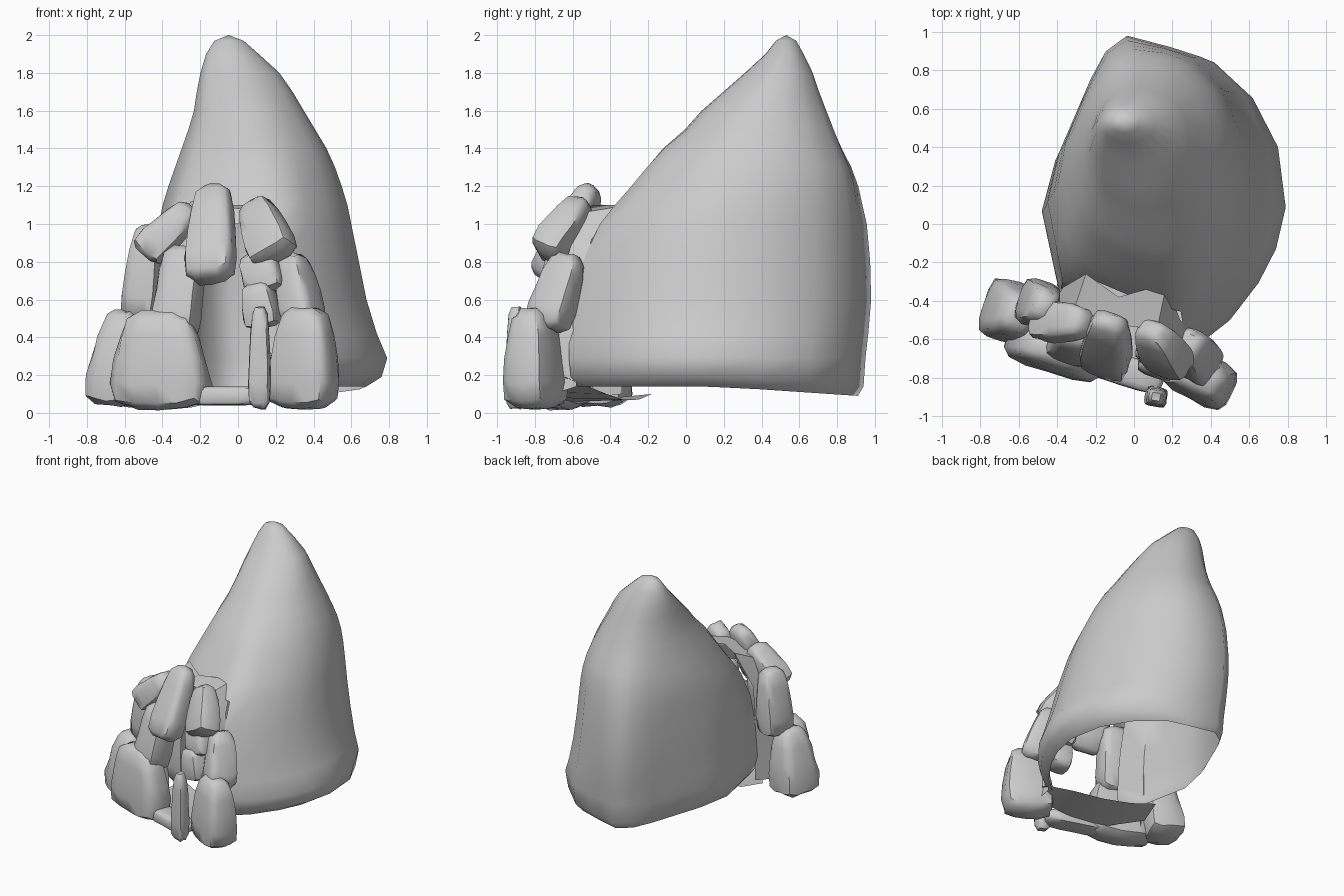
import bpy, bmesh, math, random
from mathutils import Vector, Euler

if "Cube" in bpy.data.objects:
    bpy.data.objects.remove(bpy.data.objects["Cube"])

random.seed(4)


def make_object(name, bm, angle=40):
    bmesh.ops.recalc_face_normals(bm, faces=bm.faces)
    mesh = bpy.data.meshes.new(name)
    bm.to_mesh(mesh)
    bm.free()
    ob = bpy.data.objects.new(name, mesh)
    bpy.context.collection.objects.link(ob)
    bpy.ops.object.select_all(action='DESELECT')
    ob.select_set(True)
    bpy.context.view_layer.objects.active = ob
    bpy.ops.object.shade_smooth_by_angle(angle=math.radians(angle))
    return ob


# Ribbon of quads between two edges given as point pairs
def ribbon(name, stations):
    bm = bmesh.new()
    pairs = [[bm.verts.new(p) for p in pair] for pair in stations]
    for a, b in zip(pairs, pairs[1:]):
        bm.faces.new((a[0], b[0], b[1], a[1]))
    make_object(name, bm, 30)


# Leaning hollow shell: one plan outline, fitted to a bounding box per level
outline = [(.35, -.62), (.5, -.5), (.65, -.3), (.74, -.12), (.79, .1), (.75, .42),
           (.62, .68), (.42, .87), (.25, .92), (0, .98), (-.12, .9), (-.21, .75),
           (-.3, .56), (-.4, .35), (-.47, .08), (-.42, -.16), (-.38, -.35),
           (-.2, -.43), (0, -.5), (.18, -.57)]
DOOR = range(17, 20)          # outline segments left open at the entrance
# z, xmin, xmax, ymin, ymax
levels = [(.14, -.42, .68, -.57, .91), (.19, -.46, .76, -.61, .94),
          (.29, -.48, .79, -.62, .95), (.42, -.47, .735, -.62, .965),
          (.6, -.46, .68, -.60, .98), (.8, -.45, .64, -.55, .975),
          (1.0, -.42, .60, -.46, .96), (1.1, -.40, .58, -.385, .94),
          (1.2, -.37, .55, -.30, .92), (1.3, -.335, .515, -.22, .885),
          (1.4, -.30, .47, -.13, .835), (1.5, -.265, .41, -.01, .79),
          (1.6, -.235, .35, .08, .75), (1.7, -.22, .29, .195, .71),
          (1.8, -.20, .22, .31, .675), (1.9, -.17, .11, .42, .625),
          (1.97, -.125, .03, .475, .585)]

bm = bmesh.new()
rings = []
for z, x0, x1, y0, y1 in levels:
    blend = min(1, max(0, (z - .9) / .6)) * .85
    ring = []
    for px, py in outline:
        u = (px + .47) / 1.26 * 2 - 1
        v = (py + .62) / 1.60 * 2 - 1
        r = Vector((u, v)).normalized()
        u, v = u + (r.x - u) * blend, v + (r.y - v) * blend
        drop = .05 * max(0, v) if z < .2 else 0
        ring.append(bm.verts.new(((x0 + x1) / 2 + u * (x1 - x0) / 2,
                                  (y0 + y1) / 2 + v * (y1 - y0) / 2, z - drop)))
    rings.append(ring)
n = len(outline)
for k in range(len(rings) - 1):
    for i in range(n):
        if i in DOOR and levels[k + 1][0] < 1.05:
            continue
        j = (i + 1) % n
        bm.faces.new((rings[k][i], rings[k][j], rings[k + 1][j], rings[k + 1][i]))
tip = bm.verts.new((-.05, .53, 2.0))
for i in range(n):
    bm.faces.new((rings[-1][i], rings[-1][(i + 1) % n], tip))
make_object("shell", bm, 50)

# Thin lining joining the shell to the stone arch: (stone side, shell side)
ribbon("arch_lining", [
    ((-.48, -.50, .08), (-.38, -.34, .10)), ((-.46, -.48, .5), (-.38, -.34, .5)),
    ((-.40, -.48, .85), (-.37, -.33, .85)), ((-.33, -.50, 1.0), (-.25, -.26, 1.12)),
    ((-.12, -.52, 1.10), (-.08, -.38, 1.10)), ((.12, -.55, 1.06), (.17, -.31, 1.10)),
    ((.24, -.62, .85), (.24, -.50, .92)), ((.31, -.70, .5), (.34, -.60, .5)),
    ((.34, -.76, .08), (.33, -.58, .14))])

# Sloping sill across the doorway, falling from the right jamb to the left
ribbon("door_sill", [
    ((.34, -.64, .19), (.36, -.55, .15)), ((.18, -.72, .11), (.22, -.42, .10)),
    ((-.05, -.70, .08), (.02, -.33, .07)), ((-.25, -.60, .06), (-.18, -.25, .07)),
    ((-.42, -.38, .07), (-.36, -.18, .10))])


# Rounded, tapered boulder
def stone(name, loc, size, lean=0, tilt=0, yaw=-18, taper=.7, power=5):
    bm = bmesh.new()
    bmesh.ops.create_cube(bm, size=2)
    bmesh.ops.subdivide_edges(bm, edges=bm.edges[:], cuts=3, use_grid_fill=True)
    rot = Euler([math.radians(a) for a in (tilt, lean, yaw)]).to_matrix()
    skew = random.uniform(-.06, .06)
    for v in bm.verts:
        u = v.co / sum(abs(c) ** power for c in v.co) ** (1 / power)
        w = 1 + (taper - 1) * ((u.z + 1) / 2) ** 1.5
        p = Vector((u.x * w + skew * u.z, u.y * w, u.z))
        p += Vector([random.uniform(-.03, .03) for _ in range(3)])
        v.co = rot @ Vector([p[i] * size[i] / 2 for i in range(3)]) + Vector(loc)
        v.co.z = max(v.co.z, 0)
    make_object(name, bm, 50)


# Left side of the arch
stone("left_base_stone", (-.41, -.66, .28), (.55, .25, .52), taper=.64)
stone("left_rear_base_stone", (-.63, -.46, .29), (.30, .34, .51), lean=6, taper=.58)
stone("left_rear_upper_stone", (-.49, -.42, .74), (.21, .26, .52), lean=5, taper=.65)
stone("left_middle_stone", (-.31, -.60, .63), (.25, .22, .50), lean=5, tilt=-12, taper=.85)
stone("left_shoulder_stone", (-.37, -.51, .96), (.20, .22, .36), lean=42, tilt=-12, taper=.7)
# Crown of the arch
stone("keystone", (-.14, -.62, .95), (.28, .19, .56), lean=-8, tilt=-26, taper=.66)
stone("right_shoulder_stone", (.14, -.64, .97), (.27, .20, .38), lean=-30, tilt=-24, taper=.62)
# Right side of the arch
stone("right_middle_stone", (.32, -.68, .64), (.20, .24, .42), lean=-17, tilt=-10, taper=.72, yaw=-30)
stone("right_inner_stone", (.12, -.71, .57), (.20, .19, .24), lean=-12, taper=.75)
stone("right_wedge_stone", (.13, -.66, .74), (.22, .18, .22), lean=-15, tilt=-10, taper=.9)
stone("right_base_stone", (.35, -.80, .29), (.39, .27, .53), yaw=-28, taper=.62)
stone("door_post_stone", (.115, -.90, .29), (.12, .11, .54), yaw=-10, taper=.72)
# Doorstep slab
stone("doorstep", (-.06, -.76, .09), (.44, .16, .10), taper=.95)
